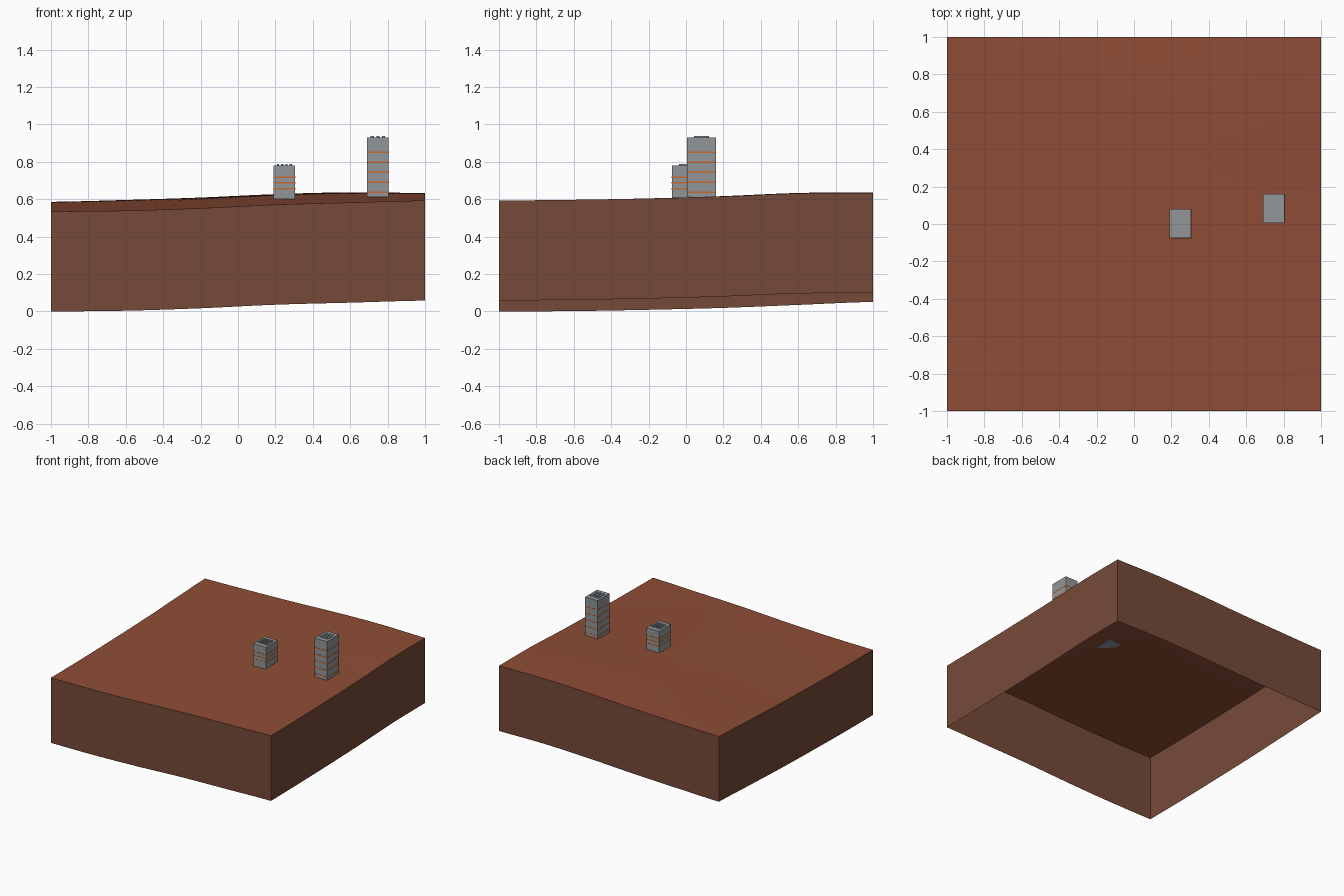
import bpy, bmesh
from mathutils import Matrix, Vector

cube = bpy.data.objects.get("Cube")
if cube:
    bpy.data.objects.remove(cube, do_unlink=True)


def material(name, rgb):
    lin = [((c / 255 + 0.055) / 1.055) ** 2.4 for c in rgb] + [1]
    m = bpy.data.materials.new(name)
    m.use_nodes = True
    m.diffuse_color = lin
    m.node_tree.nodes["Principled BSDF"].inputs["Base Color"].default_value = lin
    return m


SOIL = material("red soil", (143, 77, 54))
EARTH = material("brown earth", (118, 74, 57))
CONCRETE = material("grey concrete", (146, 150, 153))
ORANGE = material("orange trim", (200, 104, 46))


def finish(bm, name, mats):
    mesh = bpy.data.meshes.new(name)
    bm.to_mesh(mesh)
    bm.free()
    for m in mats:
        mesh.materials.append(m)
    ob = bpy.data.objects.new(name, mesh)
    bpy.context.collection.objects.link(ob)
    return ob


def box(bm, x, y, z0, z1, sx, sy):
    mat = Matrix.Translation((x, y, (z0 + z1) / 2)) @ Matrix.Diagonal((sx, sy, z1 - z0, 1))
    bmesh.ops.create_cube(bm, size=1, matrix=mat)


# Rolling ground: a smooth patch blended from its four edge profiles
FRONT = (.535, .539, .552, .571, .582, .593)
BACK = (.586, .596, .609, .627, .637, .633)
LEFT = (.535, .537, .544, .554, .570, .586)
RIGHT = (.593, .597, .604, .615, .631, .633)
DEPTH = 0.535


def curve(p, t):
    u = min(max((t + 1) / 2, 0), 1) * 5
    i = min(int(u), 4)
    f = u - i
    a, b, c, d = (p[min(max(i + k, 0), 5)] for k in (-1, 0, 1, 2))
    return b + f * ((c - a) + f * ((2*a - 5*b + 4*c - d) + f * (3*b - a - 3*c + d))) / 2


def height(x, y):
    u, v = (x + 1) / 2, (y + 1) / 2
    across = curve(FRONT, x) * (1 - v) + curve(BACK, x) * v
    along = curve(LEFT, y) * (1 - u) + curve(RIGHT, y) * u
    corners = (FRONT[0] * (1 - u) + FRONT[5] * u) * (1 - v) + (BACK[0] * (1 - u) + BACK[5] * u) * v
    return across + along - corners + 0.008 * (1 - x * x) * (1 - y * y)


bm = bmesh.new()
bmesh.ops.create_grid(bm, x_segments=40, y_segments=40, size=1)
for v in bm.verts:
    v.co.z = height(v.co.x, v.co.y)
for f in bm.faces:
    f.smooth = True

# Skirt walls drop from the rim by a constant depth, open underneath
rim = [e for e in bm.edges if e.is_boundary]
skirt = bmesh.ops.extrude_edge_only(bm, edges=rim)["geom"]
bmesh.ops.translate(bm, vec=Vector((0, 0, -DEPTH)),
                    verts=[g for g in skirt if isinstance(g, bmesh.types.BMVert)])
for f in skirt:
    if isinstance(f, bmesh.types.BMFace):
        f.material_index = 1
        f.smooth = False
bmesh.ops.recalc_face_normals(bm, faces=bm.faces)
for e in bm.edges:
    if len({f.material_index for f in e.link_faces}) > 1:
        e.smooth = False
if sum(f.normal.z for f in bm.faces) < 0:
    bmesh.ops.reverse_faces(bm, faces=bm.faces)
finish(bm, "ground_block", (SOIL, EARTH))


# Towers with orange floor bands and low roof units
def tower(name, x, y, base, top, bands, units):
    width, length = 0.115, 0.155
    bm = bmesh.new()
    box(bm, x, y, base, top, width, length)
    finish(bm, name + "_walls", [CONCRETE])
    bm = bmesh.new()
    for z in bands:
        box(bm, x, y, z - 0.004, z + 0.004, width + 0.002, length + 0.002)
    finish(bm, name + "_bands", [ORANGE])
    bm = bmesh.new()
    pitch = 0.09 / units
    for i in range(units):
        box(bm, x + (i - (units - 1) / 2) * pitch, y, top, top + 0.007, pitch * 0.55, 0.08)
    finish(bm, name + "_roof_units", [CONCRETE])


tower("short_tower", 0.248, 0.002, 0.60, 0.78, (0.657, 0.688, 0.718), 4)
tower("tall_tower", 0.748, 0.083, 0.612, 0.93, [0.638 + 0.0535 * i for i in range(5)], 3)
